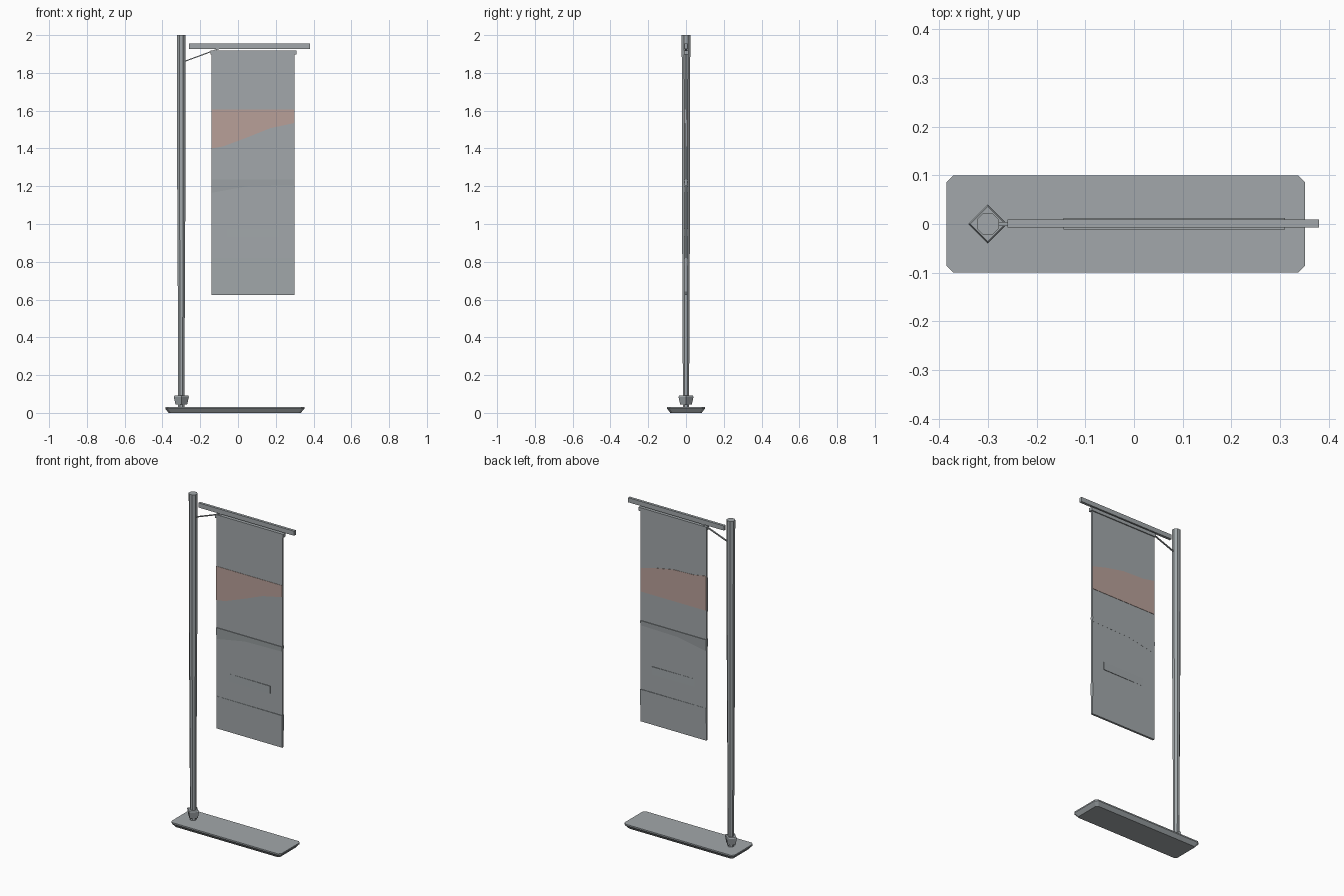
import bpy, bmesh, math
from mathutils import Vector

if "Cube" in bpy.data.objects:
    bpy.data.objects.remove(bpy.data.objects["Cube"])


def material(name, colour):
    m = bpy.data.materials.new(name)
    m.use_nodes = True
    m.diffuse_color = (*colour, 1)
    m.node_tree.nodes["Principled BSDF"].inputs["Base Color"].default_value = (*colour, 1)
    return m


grey = material("weathered grey", (0.36, 0.39, 0.405))
pink = material("faded pink", (0.48, 0.35, 0.315))


def loft(name, rings, mat):
    """Join equal-length rings of points into a closed solid."""
    bm = bmesh.new()
    loops = [[bm.verts.new(p) for p in ring] for ring in rings]
    n = len(loops[0])
    for a, b in zip(loops, loops[1:]):
        for i in range(n):
            j = (i + 1) % n
            bm.faces.new((a[i], a[j], b[j], b[i]))
    bm.faces.new(loops[0][::-1])
    bm.faces.new(loops[-1])
    bmesh.ops.recalc_face_normals(bm, faces=bm.faces)
    mesh = bpy.data.meshes.new(name)
    bm.to_mesh(mesh)
    bm.free()
    mesh.materials.append(mat)
    ob = bpy.data.objects.new(name, mesh)
    bpy.context.collection.objects.link(ob)
    return ob


def octagon(cx, hx, hy, cut, z):
    """Rectangle with chamfered corners."""
    return [(cx + x, y, z) for x, y in (
        (hx - cut, -hy), (hx, cut - hy), (hx, hy - cut), (hx - cut, hy),
        (cut - hx, hy), (-hx, hy - cut), (-hx, cut - hy), (cut - hx, -hy))]


def ring(cx, r, z, sides, turn=0):
    angles = [turn + math.tau * i / sides for i in range(sides)]
    return [(cx + r * math.cos(a), r * math.sin(a), z) for a in angles]


def box(name, x0, x1, y0, y1, z0, z1, mat=grey):
    corners = ((x0, y0), (x1, y0), (x1, y1), (x0, y1))
    return loft(name, [[(x, y, z) for x, y in corners] for z in (z0, z1)], mat)


def plate(name, outline, side, mat=grey, rise=lambda x, z: 0.002):
    """Thin applied layer on the front (side -1) or back (side 1) of the cloth."""
    inner = [(x, side * 0.004, z) for x, z in outline]
    outer = [(x, side * (0.006 + rise(x, z)), z) for x, z in outline]
    return loft(name, [inner, outer], mat)


# Foot plate with chamfered corners and an undercut rim
loft("base_plate", [octagon(-0.017, 0.35, 0.083, 0.012, 0),
                    octagon(-0.017, 0.368, 0.1, 0.014, 0.022),
                    octagon(-0.017, 0.368, 0.1, 0.014, 0.03)], grey)

# Post and its flared diamond collar
POST = -0.3
loft("post", [ring(POST, r, z, 8, math.pi / 8) for r, z in
              ((0.018, 0.03), (0.019, 0.4), (0.0235, 1.2), (0.0245, 2.0))], grey)
loft("post_collar", [ring(POST, r, z, 4) for r, z in
                     ((0.031, 0.045), (0.04, 0.085), (0.036, 0.092))], grey)

# Cross arm, hanging rail and diagonal brace
box("cross_arm", -0.26, 0.38, -0.007, 0.009, 1.927, 1.955)
box("hanging_rail", -0.145, 0.31, -0.011, 0.012, 1.897, 1.918)
loft("arm_brace", [[(x, y, z + dz) for y, dz in
                    ((-0.004, -0.003), (0.004, -0.003), (0.004, 0.003), (-0.004, 0.003))]
                   for x, z in ((-0.28, 1.862), (-0.06, 1.943))], grey)

# Hanging cloth
LEFT, RIGHT = -0.14, 0.3
box("banner_cloth", LEFT, RIGHT, -0.006, 0.006, 0.625, 1.9)

# Pink band: straight top on the front, straight bottom on the back
wave = [(LEFT, 1.4), (-0.08, 1.41), (0.04, 1.455), (0.17, 1.507), (RIGHT, 1.535)]
crest = [(LEFT, 1.62), (-0.06, 1.605), (0.08, 1.6), (0.2, 1.577), (RIGHT, 1.55)]
plate("pink_band_front", wave + [(RIGHT, 1.605), (LEFT, 1.605)], -1, pink)
plate("pink_band_back", crest + [(RIGHT, 1.41), (LEFT, 1.41)], 1, pink)

# Folds and flaps repeated on both faces
for side, tag in ((-1, "front"), (1, "back")):
    plate("middle_fold_" + tag,
          [(LEFT, 1.165), (0.05, 1.2), (RIGHT, 1.205), (RIGHT, 1.235), (LEFT, 1.235)],
          side, rise=lambda x, z: 0.004 if z > 1.22 else 0.0005)
    plate("small_flap_" + tag,
          [(-0.06, 0.93), (0.22, 0.93), (0.22, 0.977), (-0.06, 0.977)],
          side, rise=lambda x, z: 0.004 if x > 0 else 0.0003)
    plate("lower_hem_" + tag,
          [(LEFT, 0.625), (RIGHT, 0.625), (RIGHT, 0.82), (LEFT, 0.82)],
          side, rise=lambda x, z: 0.0003 if z < 0.7 else (0.004 if x > 0 else 0.001))
